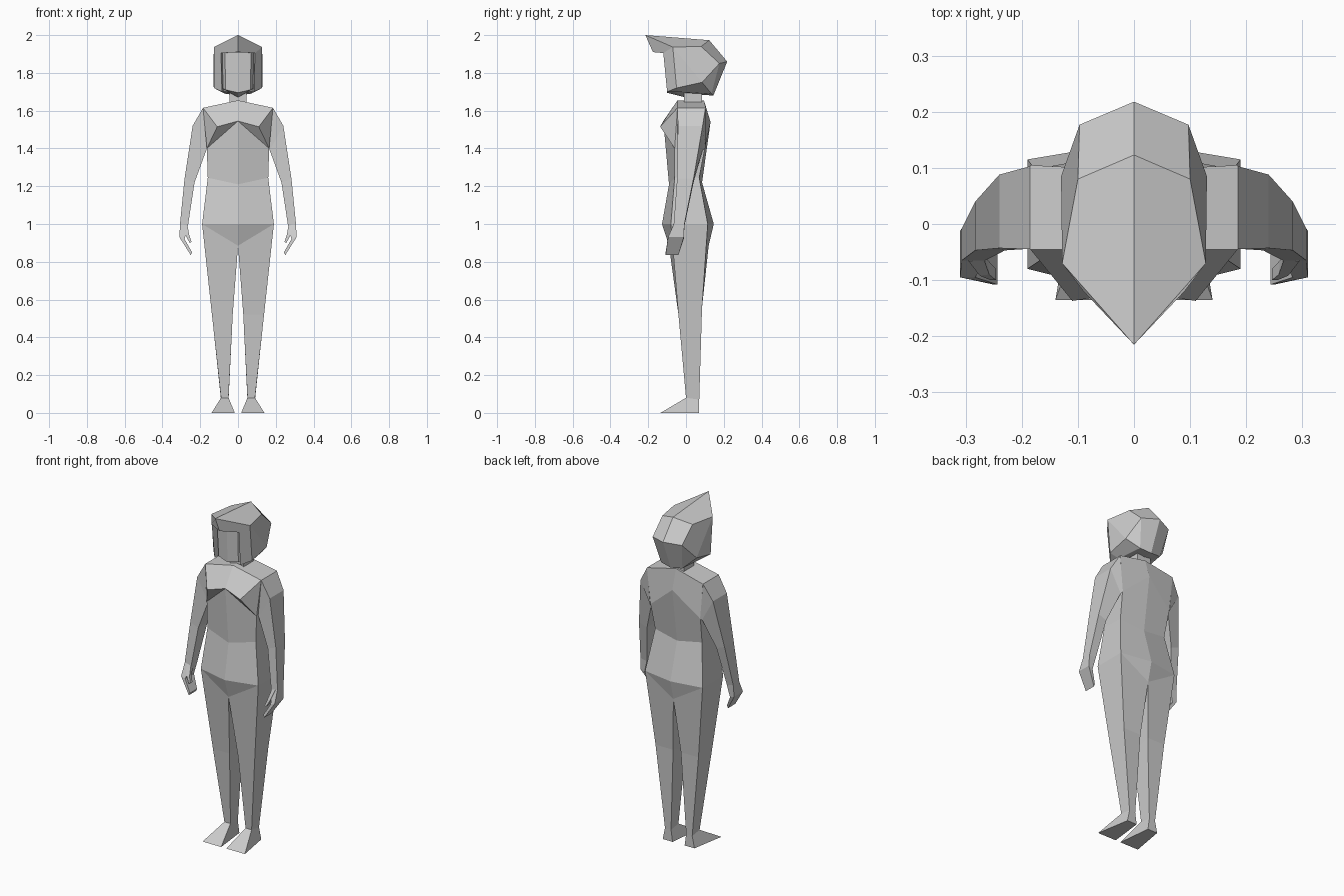
import bpy, bmesh


def finish(name, bm):
    bmesh.ops.recalc_face_normals(bm, faces=bm.faces[:])
    mesh = bpy.data.meshes.new(name)
    bm.to_mesh(mesh)
    bm.free()
    ob = bpy.data.objects.new(name, mesh)
    bpy.context.collection.objects.link(ob)
    return ob


def symmetric(name, pts, faces):
    """Half shape from lettered points, mirrored in x and welded."""
    bm = bmesh.new()
    for s in (1, -1):
        v = {k: bm.verts.new((s * x, y, z)) for k, (x, y, z) in pts.items()}
        for f in faces.split():
            bm.faces.new([v[c] for c in f])
    bmesh.ops.remove_doubles(bm, verts=bm.verts[:], dist=0.001)
    return finish(name, bm)


def loft(name, rings, s=1):
    """Capped four-sided loft; s = -1 makes the other side."""
    bm = bmesh.new()
    rs = [[bm.verts.new((s * x, y, z)) for x, y, z in r] for r in rings]
    for a, b in zip(rs, rs[1:]):
        for i in range(4):
            j = (i + 1) % 4
            bm.faces.new((a[i], a[j], b[j], b[i]))
    bm.faces.new(rs[0])
    bm.faces.new(rs[-1])
    return finish(name, bm)


# Torso
symmetric("torso", {
    "a": (0, -.045, 1.655), "b": (.185, -.045, 1.615),
    "c": (.185, .105, 1.615), "d": (0, .095, 1.655),
    "e": (0, -.12, 1.545), "f": (.11, -.137, 1.515),
    "g": (.165, -.06, 1.40), "h": (.165, .10, 1.40), "i": (0, .13, 1.54),
    "j": (0, -.09, 1.21), "k": (.16, -.06, 1.245),
    "l": (.155, .07, 1.245), "m": (0, .085, 1.22),
    "n": (0, -.127, 1.0), "o": (.19, -.08, 1.0),
    "p": (.19, .115, 1.0), "q": (0, .147, 1.0),
    "r": (0, -.09, .885), "s": (0, .12, .885),
}, "abcd abfe bgf efg egkj jkon nor bchg gklh kopl dchi ihlm mlpq qps orsp")

# Neck
loft("neck", [[(-.045, -.01, z), (.045, -.01, z), (.045, .085, z), (-.045, .085, z)]
              for z in (1.62, 1.71)])

# Head with the face set back inside the hair
symmetric("head", {
    "a": (0, -.105, 1.93), "b": (.07, -.10, 1.93), "c": (.088, -.06, 1.93),
    "d": (0, -.10, 1.695), "e": (.065, -.09, 1.71), "f": (.088, -.05, 1.72),
    "g": (0, .0, 1.67), "h": (.08, .06, 1.72), "i": (.088, .06, 1.93),
    "j": (0, .06, 1.93), "k": (0, .08, 1.70),
}, "abed bcfe deg efg fhg ghk cihf abcij jihk")

# Hair cap with a pointed fringe
symmetric("hair", {
    "A": (0, -.215, 2.0), "B": (.128, -.07, 1.937), "C": (.1, .08, 1.94),
    "D": (0, .123, 1.973), "E": (.097, .177, 1.85), "F": (0, .218, 1.86),
    "G": (.13, .085, 1.75), "H": (.128, -.05, 1.72), "I": (.07, .135, 1.69),
    "J": (0, .145, 1.68), "K": (.09, -.12, 1.905), "L": (.085, -.10, 1.70),
    "M": (0, -.175, 1.91), "N": (.08, -.05, 1.905), "O": (0, -.05, 1.905),
    "P": (.075, -.04, 1.70), "Q": (0, .0, 1.69), "R": (0, -.05, 1.71),
}, "ABCD DCEF BGC CGE BHG EGI FEIJ AMKB BKLH MKNO KLPN NPRO LHP HGIP PIJQ PQR")

for s, side in ((1, "left"), (-1, "right")):
    # Leg and foot
    loft(side + "_leg", [
        [(.19, -.08, 1.0), (0, -.09, .885), (0, .12, .885), (.19, .115, 1.0)],
        [(.138, -.04, .52), (.028, -.04, .52), (.026, .085, .56), (.142, .085, .56)],
        [(.09, 0, .08), (.05, 0, .08), (.05, .07, .07), (.09, .07, .07)],
        [(.14, -.135, 0), (.017, -.135, 0), (.04, .07, 0), (.105, .07, 0)]], s)
    # Arm and hand: outer x/z, inner x/z, front y, back y
    arm = [(.185, 1.615, .165, 1.40, -.045, .103),
           (.24, 1.52, .168, 1.39, -.043, .088),
           (.283, 1.24, .23, 1.22, -.047, .04),
           (.307, 1.0, .265, .99, -.065, -.008),
           (.31, .93, .283, .92, -.095, -.012),
           (.25, .835, .243, .85, -.108, -.04)]
    loft(side + "_arm", [[(ox, f, oz), (ix, f, iz), (ix, b, iz), (ox, b, oz)]
                         for ox, oz, ix, iz, f, b in arm], s)
    # Thumb
    loft(side + "_thumb", [
        [(.295, -.066, 1.0), (.267, -.064, .99), (.27, -.04, .985), (.29, -.04, .99)],
        [(.275, -.092, .935), (.258, -.09, .94), (.26, -.065, .94), (.275, -.065, .935)],
        [(.256, -.1, .9), (.246, -.1, .905), (.246, -.08, .905), (.256, -.08, .9)]], s)
